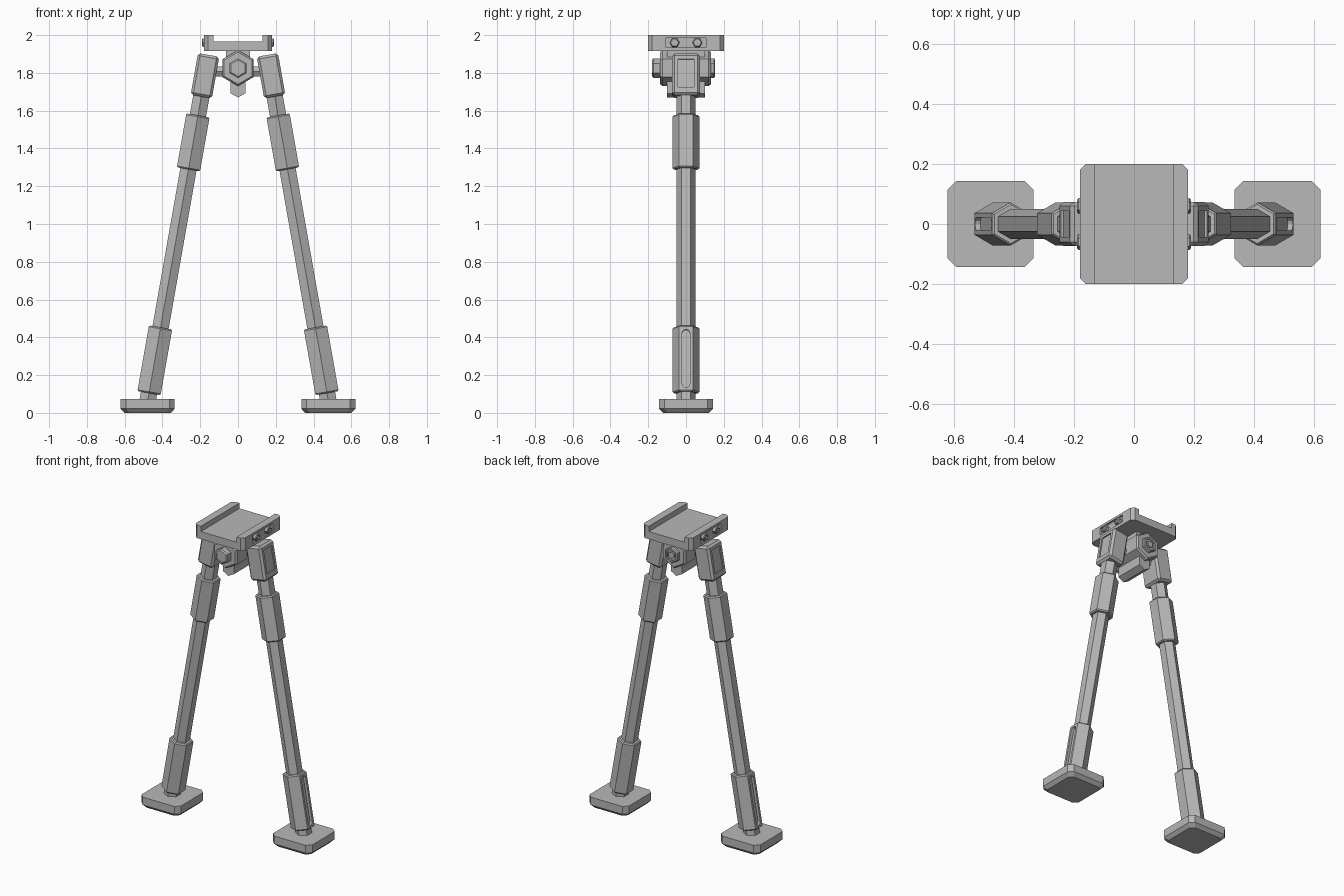
import bpy, bmesh
from math import radians, sin, cos, pi
from mathutils import Matrix, Vector

if "Cube" in bpy.data.objects:
    bpy.data.objects.remove(bpy.data.objects["Cube"])

metal = bpy.data.materials.new("matte_grey_metal")
metal.use_nodes = True
metal.diffuse_color = (0.48, 0.48, 0.48, 1)
metal.node_tree.nodes["Principled BSDF"].inputs["Base Color"].default_value = (0.48, 0.48, 0.48, 1)

# Leg frame: local z runs up the splayed leg, local +x faces outward
LEG = Matrix.Translation((0.212, 0, 1.575)) @ Matrix.Rotation(radians(-10), 4, 'Y')


def finish(name, bm, matrix=Matrix(), mirror=False):
    bm.transform(matrix)
    bmesh.ops.recalc_face_normals(bm, faces=bm.faces)
    mesh = bpy.data.meshes.new(name)
    bm.to_mesh(mesh)
    bm.free()
    mesh.materials.append(metal)
    obj = bpy.data.objects.new(name, mesh)
    bpy.context.collection.objects.link(obj)
    if mirror:
        obj.modifiers.new("Mirror", 'MIRROR').use_bisect_axis[0] = False
    return obj


def loft(name, sections, matrix=Matrix(), mirror=False):
    """Skin a stack of equal-length outlines given as (height, outline)."""
    bm = bmesh.new()
    loops = [[bm.verts.new((x, y, z)) for x, y in outline] for z, outline in sections]
    n = len(loops[0])
    for a, b in zip(loops, loops[1:]):
        for i in range(n):
            j = (i + 1) % n
            bm.faces.new((a[i], a[j], b[j], b[i]))
    bm.faces.new(loops[0][::-1])
    bm.faces.new(loops[-1])
    return finish(name, bm, matrix, mirror)


def ring(r, sides=6):
    step = 2 * pi / sides
    return [(r * cos((i + 0.5) * step), r * sin((i + 0.5) * step)) for i in range(sides)]


def clipped(hx, hy, c):
    """Rectangle outline with clipped corners."""
    return [(hx, c - hy), (hx, hy - c), (hx - c, hy), (c - hx, hy),
            (-hx, hy - c), (-hx, c - hy), (c - hx, -hy), (hx - c, -hy)]


def prism(name, radii, matrix=Matrix(), mirror=False):
    return loft(name, [(z, ring(r)) for z, r in radii], matrix, mirror)


def box(name, centre, size, bevel=0.0, matrix=Matrix(), mirror=False):
    bm = bmesh.new()
    bmesh.ops.create_cube(bm, size=1)
    bm.transform(Matrix.Translation(centre) @ Matrix.Diagonal((*size, 1)))
    if bevel:
        bmesh.ops.bevel(bm, geom=bm.edges[:], offset=bevel, segments=1, affect='EDGES')
    return finish(name, bm, matrix, mirror)


def cut(obj, cutter):
    mod = obj.modifiers.new("Cut", 'BOOLEAN')
    mod.operation, mod.object, mod.solver = 'DIFFERENCE', cutter, 'EXACT'
    cutter.hide_render = True
    bpy.context.view_layer.update()
    result = obj.evaluated_get(bpy.context.evaluated_depsgraph_get())
    mesh = bpy.data.meshes.new_from_object(result)
    obj.modifiers.clear()
    obj.data = mesh
    bpy.data.objects.remove(cutter)


def sleeve(name, low, high, r=0.072):
    e = 0.007
    return prism(name, [(low, r - e), (low + e, r), (high - e, r), (high, r - e)], LEG)


# Top mounting plate with a channel and bolt recesses
plate = loft("mounting_plate", [(1.915, clipped(0.18, 0.2, 0.02)), (2.0, clipped(0.18, 0.2, 0.02))])
cut(plate, box("channel_cutter", (0, 0, 2.015), (0.26, 0.6, 0.1)))
for side in (1, -1):
    cut(plate, box("recess_cutter", (side * 0.188, 0, 1.96), (0.04, 0.21, 0.05)))

# Plate clamp bolts
to_x = Matrix.Rotation(pi / 2, 4, 'Y')
for y in (-0.06, 0.06):
    prism("clamp_bolts", [(0.16, 0.026), (0.185, 0.026), (0.19, 0.021), (0.19, 0.014), (0.183, 0.014)],
          Matrix.Translation((0, y, 1.96)) @ to_x, True)

# Central pivot: neck, hexagonal boss, lower lug
box("pivot_neck", (0, 0, 1.89), (0.126, 0.2, 0.07))
to_y = Matrix.Translation((0, 0, 1.825)) @ Matrix.Rotation(-pi / 2, 4, 'X')
prism("pivot_boss", [(-0.137, 0.085), (-0.125, 0.095), (0.12, 0.095), (0.132, 0.085)], to_y)
lug = [(-0.04, -0.1), (0.04, -0.1), (0.04, 0.133), (0, 0.155), (-0.04, 0.133)]
loft("lower_lug", [(-0.1, lug), (0.1, lug)], to_y)

# Pivot bolt head in front, nut behind
prism("pivot_bolt_head", [(-0.13, 0.052), (-0.172, 0.052), (-0.18, 0.044),
                          (-0.18, 0.036), (-0.174, 0.036)], to_y)
prism("pivot_nut", [(0.12, 0.052), (0.148, 0.052), (0.153, 0.046), (0.153, 0.036), (0.143, 0.036)], to_y)
prism("pivot_bolt_end", [(0.12, 0.022), (0.153, 0.022)], to_y)

# Cross axle joining the leg heads
prism("cross_axle", [(-0.15, 0.03), (0.15, 0.03)], Matrix.Translation((0, 0, 1.808)) @ to_x)

# Leg heads with a recessed panel on the outer face
head = box("leg_head", (0, 0, 0.213), (0.114, 0.146, 0.224), 0.013, LEG)
cut(head, box("panel_cutter", (0.06, 0, 0.218), (0.022, 0.085, 0.15), 0, LEG))

# Poles and sleeves
prism("leg_pole", [(-1.54, 0.05), (0.13, 0.05)], LEG, True)
upper = sleeve("upper_sleeve", -0.29, 0)
lower = sleeve("lower_sleeve", -1.493, -1.14)

# Long rounded slot in the lower sleeve
half, r = 0.135, 0.021
arc = [(r * cos(a), r * sin(a)) for a in [i * pi / 6 for i in range(7)]]
stadium = [(y, z + half) for y, z in arc] + [(-y, -z - half) for y, z in arc]
slot_frame = LEG @ Matrix.Translation((0, 0, -1.317)) @ Matrix((
    (0, 0, 1, 0), (1, 0, 0, 0), (0, 1, 0, 0), (0, 0, 0, 1)))
cut(lower, loft("slot_cutter", [(0.045, stadium), (0.1, stadium)], slot_frame))

for part in (head, upper, lower):
    part.modifiers.new("Mirror", 'MIRROR')

# Feet: clipped square pads with chamfered soles
loft("foot_pads", [(0, clipped(0.122, 0.122, 0.025)), (0.022, clipped(0.143, 0.143, 0.028)),
                   (0.073, clipped(0.143, 0.143, 0.028))], Matrix.Translation((0.478, 0, 0)), True)
